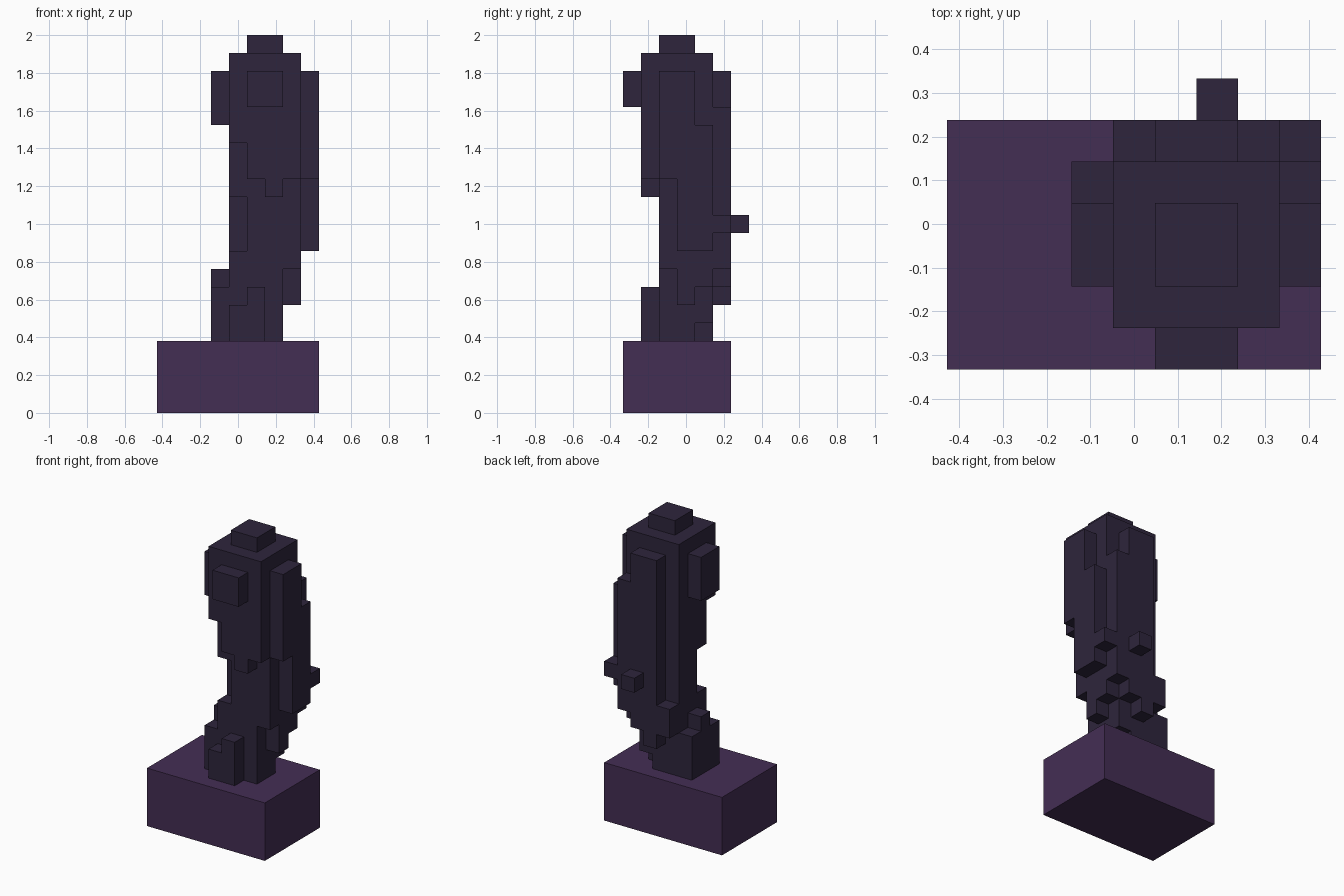
import bpy, bmesh, math
from mathutils import Vector
from itertools import product

if "Cube" in bpy.data.objects:
    bpy.data.objects.remove(bpy.data.objects["Cube"], do_unlink=True)

U = 2 / 21                        # edge of one block
ORIGIN = Vector((4.5, 3.5, 0))    # grid point that sits at x = y = 0


def material(name, rgb):
    m = bpy.data.materials.new(name)
    m.use_nodes = True
    m.diffuse_color = (*rgb, 1)
    bsdf = next(n for n in m.node_tree.nodes if n.type == 'BSDF_PRINCIPLED')
    bsdf.inputs["Base Color"].default_value = (*rgb, 1)
    return m


purple = material("plum_purple", (0.0578, 0.0273, 0.0887))
dark = material("dark_violet", (0.0273, 0.0185, 0.0452))


def part(name, mat, *boxes):
    """Union of block boxes (x0, x1, y0, y1, z0, z1) as one closed shell."""
    cells = set()
    for x0, x1, y0, y1, z0, z1 in boxes:
        cells |= set(product(range(x0, x1), range(y0, y1), range(z0, z1)))
    bm = bmesh.new()
    for c in cells:
        for axis, side in product(range(3), (0, 1)):
            n = list(c)
            n[axis] += 2 * side - 1
            if tuple(n) in cells:
                continue
            a, b = (axis + 1) % 3, (axis + 2) % 3
            ring = []
            for da, db in ((0, 0), (1, 0), (1, 1), (0, 1)):
                p = Vector(c)
                p[axis] += side
                p[a] += da
                p[b] += db
                ring.append(bm.verts.new((p - ORIGIN) * U))
            bm.faces.new(ring if side else ring[::-1])
    bmesh.ops.remove_doubles(bm, verts=bm.verts, dist=U * 0.01)
    # Merge the block faces into large flat faces
    bmesh.ops.dissolve_limit(bm, angle_limit=math.radians(1),
                             verts=bm.verts, edges=bm.edges)
    me = bpy.data.meshes.new(name)
    bm.to_mesh(me)
    bm.free()
    me.materials.append(mat)
    ob = bpy.data.objects.new(name, me)
    bpy.context.collection.objects.link(ob)


# Pedestal
part("base", purple, (0, 9, 0, 6, 0, 4))

# Central column, with a notch at the waist and a narrower foot
part("trunk", dark,
     (4, 8, 2, 5, 12, 20), (5, 8, 2, 5, 9, 12), (4, 5, 3, 5, 9, 12),
     (4, 8, 2, 5, 8, 9), (4, 7, 2, 5, 5, 8),
     (4, 6, 2, 5, 4, 5), (6, 7, 2, 4, 4, 5),
     (7, 8, 3, 4, 6, 8), (7, 8, 4, 5, 7, 8))

# Top and front
part("top_cap", dark, (5, 7, 2, 4, 20, 21))
part("front_plate", dark,
     (4, 5, 1, 2, 15, 20), (5, 8, 1, 2, 13, 20), (6, 7, 1, 2, 12, 13))
part("front_knob", dark, (5, 7, 0, 1, 17, 19))

# Back ridge with stepped lower edge
part("back_plate", dark,
     (4, 5, 5, 6, 7, 9), (5, 6, 5, 6, 6, 19),
     (6, 7, 5, 6, 7, 19), (7, 8, 5, 6, 8, 17))
part("back_peg", dark, (6, 7, 6, 7, 10, 11))

# Sides
part("left_plate", dark,
     (8, 9, 2, 3, 13, 19), (8, 9, 3, 4, 9, 19),
     (8, 9, 4, 5, 9, 16), (8, 9, 5, 6, 10, 11))
part("right_knob", dark, (3, 4, 2, 4, 16, 19))

# Foot blocks on the pedestal
part("right_foot", dark, (3, 4, 2, 5, 4, 7), (3, 4, 3, 4, 7, 8))
part("front_foot", dark, (4, 5, 1, 2, 4, 6), (5, 6, 1, 2, 4, 7))
